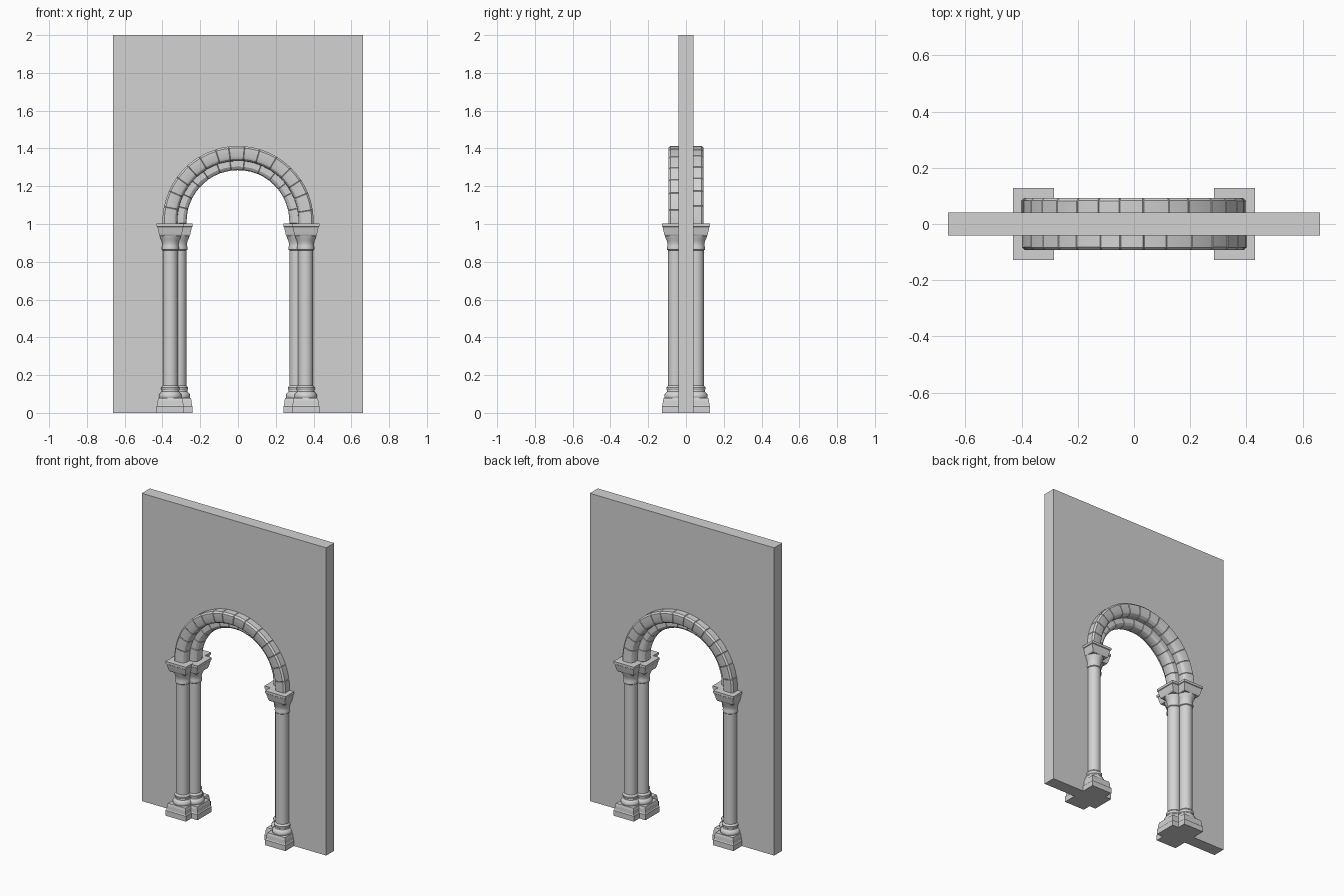
import bpy, bmesh, random
from math import sin, cos, pi, radians, sqrt

random.seed(4)
cube = bpy.data.objects.get("Cube")
if cube:
    bpy.data.objects.remove(cube, do_unlink=True)

stone = bpy.data.materials.new("grey_stone")
stone.use_nodes = True
GREY = (0.65, 0.65, 0.65, 1)
stone.diffuse_color = GREY
stone.node_tree.nodes["Principled BSDF"].inputs["Base Color"].default_value = GREY

SPRING = 1.013       # height of the arch centre
OPENING = 0.328      # half width of the doorway


def finish(bm, name, angle=None):
    bmesh.ops.recalc_face_normals(bm, faces=bm.faces)
    mesh = bpy.data.meshes.new(name)
    bm.to_mesh(mesh)
    bm.free()
    mesh.materials.append(stone)
    obj = bpy.data.objects.new(name, mesh)
    bpy.context.collection.objects.link(obj)
    if angle:
        bpy.ops.object.select_all(action="DESELECT")
        obj.select_set(True)
        bpy.context.view_layer.objects.active = obj
        bpy.ops.object.shade_smooth_by_angle(angle=radians(angle))
    return obj


def skin(bm, rings):
    """Bridge a list of vertex rings and cap both ends."""
    n = len(rings[0])
    for a, b in zip(rings, rings[1:]):
        for i in range(n):
            j = (i + 1) % n
            bm.faces.new((a[i], a[j], b[j], b[i]))
    bm.faces.new(rings[0])
    bm.faces.new(rings[-1])


def lathe(name, profile, x, y, sides):
    """Stack of regular polygons; four sides gives a square block."""
    bm = bmesh.new()
    scale = sqrt(2) if sides == 4 else 1
    turn = pi / 4 if sides == 4 else 0
    rings = []
    for r, z in profile:
        angles = [turn + 2 * pi * i / sides for i in range(sides)]
        rings.append([bm.verts.new((x + r * scale * cos(a), y + r * scale * sin(a), z))
                      for a in angles])
    skin(bm, rings)
    return finish(bm, name, None if sides == 4 else 35)


def voussoir_ring(name, section, blocks, steps=2):
    """Half ring of separate wedge stones with a fine groove at each joint."""
    bm = bmesh.new()
    mid_r = sum(p[0] for p in section) / len(section)
    mid_y = sum(p[1] for p in section) / len(section)
    start, end = radians(-2), radians(182)
    pitch = (end - start) / blocks
    joints = [start + pitch * (k + random.uniform(-0.15, 0.15) * (0 < k < blocks))
              for k in range(blocks + 1)]
    for a0, a1 in zip(joints, joints[1:]):
        grow = random.uniform(0.98, 1.01)
        chamfer = 0.006
        stations = [(a0, 0.94)]
        for s in range(steps + 1):
            stations.append((a0 + chamfer + (a1 - a0 - 2 * chamfer) * s / steps, 1))
        stations.append((a1, 0.94))
        rings = []
        for a, f in stations:
            ring = []
            for r, y in section:
                rr = mid_r + (r - mid_r) * f * grow
                yy = mid_y + (y - mid_y) * f * grow
                ring.append(bm.verts.new((rr * cos(a), yy, SPRING + rr * sin(a))))
            rings.append(ring)
        skin(bm, rings)
    return finish(bm, name, 25)


# Wall slab with an arched doorway
bm = bmesh.new()
outline = [(0.663, 0), (0.663, 2), (-0.663, 2), (-0.663, 0), (-OPENING, 0)]
outline += [(-OPENING * cos(pi * i / 32), SPRING + OPENING * sin(pi * i / 32))
            for i in range(33)]
outline.append((OPENING, 0))
face = bm.faces.new([bm.verts.new((x, -0.041, z)) for x, z in outline])
extruded = bmesh.ops.extrude_face_region(bm, geom=[face])
bmesh.ops.translate(bm, vec=(0, 0.082, 0),
                    verts=[v for v in extruded["geom"] if isinstance(v, bmesh.types.BMVert)])
finish(bm, "wall")

# Column profiles as (radius, height)
PLINTH = [(0.073, 0), (0.073, 0.035), (0.069, 0.04), (0.067, 0.065), (0.063, 0.08)]
SHAFT = [(0.056, 0.075), (0.06, 0.085), (0.06, 0.095), (0.054, 0.105), (0.046, 0.112),
         (0.045, 0.12), (0.049, 0.126), (0.049, 0.134), (0.044, 0.14), (0.04, 0.145),
         (0.04, 0.86), (0.045, 0.864), (0.046, 0.874), (0.043, 0.884), (0.043, 0.895),
         (0.046, 0.91), (0.053, 0.925), (0.057, 0.94)]
ABACUS = [(0.056, 0.937), (0.06, 0.945), (0.069, 0.985), (0.073, 0.988), (0.073, 1.003)]

# Three clustered columns on each side of the doorway
for side, sx in (("left", 1), ("right", -1)):
    for place, x, y in (("front", 0.358, -0.055), ("back", 0.358, 0.055), ("inner", 0.313, 0)):
        # inner blocks sit a hair lower so that tops do not overlap
        drop = 0.001 if place == "inner" else 0
        lathe(f"{side}_{place}_plinth", PLINTH, sx * x, y, 4)
        lathe(f"{side}_{place}_column", SHAFT, sx * x, y, 24)
        lathe(f"{side}_{place}_abacus", [(r, z - drop) for r, z in ABACUS], sx * x, y, 4)

# Arch mouldings: one on each face of the wall, one lining the doorway
outer = [(0.4, 0.015), (0.4, 0.083), (0.39, 0.093), (0.345, 0.093),
         (0.332, 0.087), (0.322, 0.072), (0.32, 0.015)]
voussoir_ring("front_arch", [(r, -y) for r, y in outer], 15)
voussoir_ring("back_arch", outer, 15)
half = [(0.272, 0.018), (0.278, 0.031), (0.291, 0.04), (0.35, 0.04)]
inner = half + [(r, -y) for r, y in reversed(half)]
voussoir_ring("inner_arch", inner, 13)
